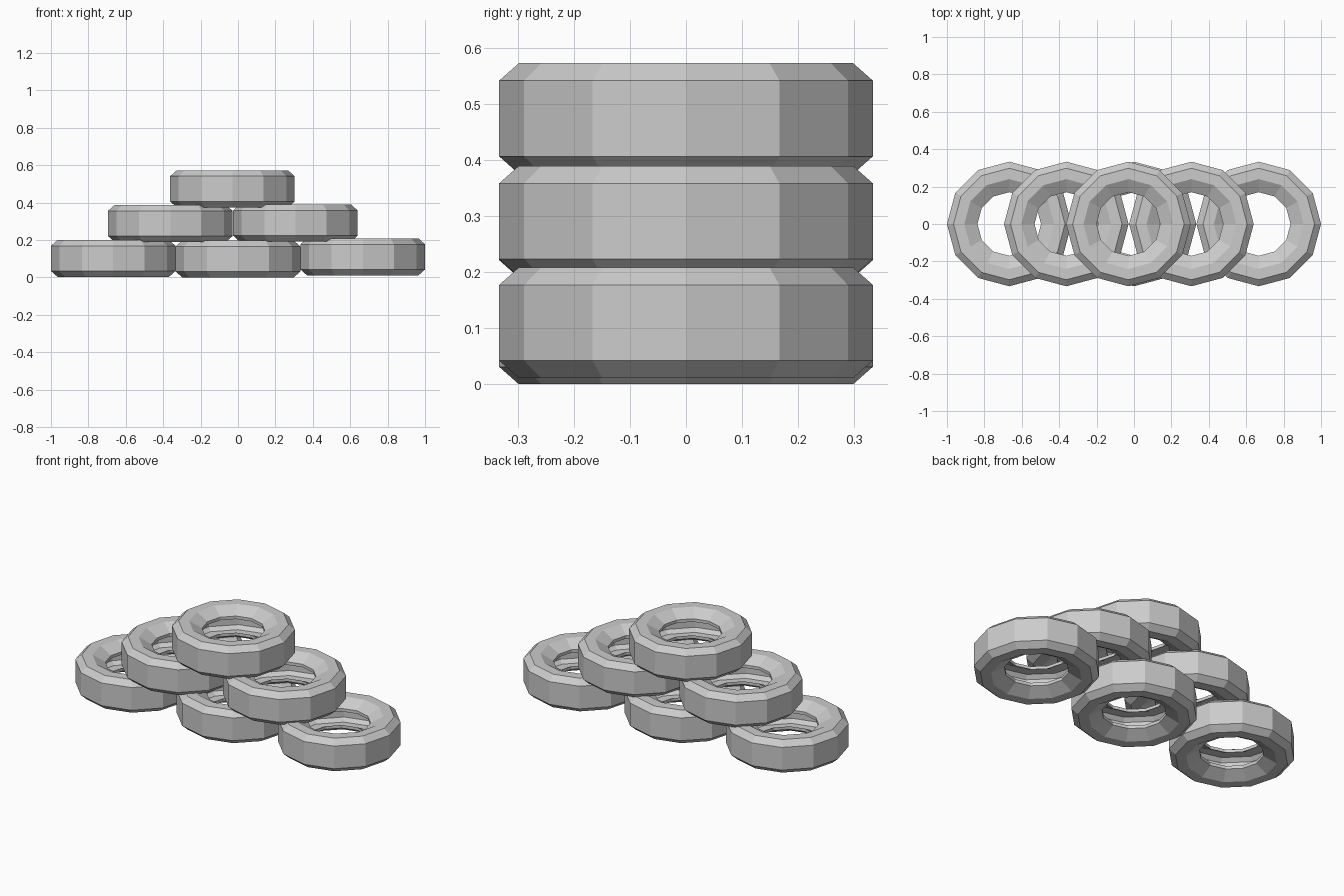
import bpy, bmesh, math

if "Cube" in bpy.data.objects:
    bpy.data.objects.remove(bpy.data.objects["Cube"])

# one flat rubber colour
rubber = bpy.data.materials.new("grey rubber")
rubber.diffuse_color = (0.6, 0.6, 0.6, 1)
rubber.use_nodes = True
rubber.node_tree.nodes["Principled BSDF"].inputs["Base Color"].default_value = rubber.diffuse_color

SIDES = 12
H = 0.197
# lower half of the hollow tyre cross-section (radius, height): outer skin, then cavity
skin = [(0.333, 0.031), (0.298, 0.0), (0.24, 0.0), (0.17, 0.04)]
cavity = [(0.17, 0.058), (0.242, 0.02), (0.29, 0.02), (0.312, 0.04)]


def mirrored(points):
    return [(r, H - z) for r, z in reversed(points)]


# closed loop: outer bottom -> cavity -> cavity top -> outer top
profile = skin + cavity + mirrored(cavity) + mirrored(skin)


def make_tyre_mesh():
    bm = bmesh.new()
    rings = []
    for i in range(SIDES):
        a = 2 * math.pi * i / SIDES
        rings.append([bm.verts.new((r * math.cos(a), r * math.sin(a), z)) for r, z in profile])
    n = len(profile)
    for i in range(SIDES):
        a, b = rings[i], rings[(i + 1) % SIDES]
        for j in range(n):
            k = (j + 1) % n
            bm.faces.new((a[j], a[k], b[k], b[j]))
    bmesh.ops.recalc_face_normals(bm, faces=bm.faces)
    mesh = bpy.data.meshes.new("tyre")
    bm.to_mesh(mesh)
    bm.free()
    mesh.materials.append(rubber)
    return mesh


tyre = make_tyre_mesh()

# stacked pyramid: name, x, base height
stack = [
    ("bottom_left_tyre", -0.667, 0.003),
    ("bottom_middle_tyre", 0.0, 0.0),
    ("bottom_right_tyre", 0.667, 0.011),
    ("middle_left_tyre", -0.362, 0.19),
    ("middle_right_tyre", 0.307, 0.192),
    ("top_tyre", -0.03, 0.375),
]
for name, x, z in stack:
    ob = bpy.data.objects.new(name, tyre)
    ob.location = (x, 0, z)
    bpy.context.collection.objects.link(ob)
